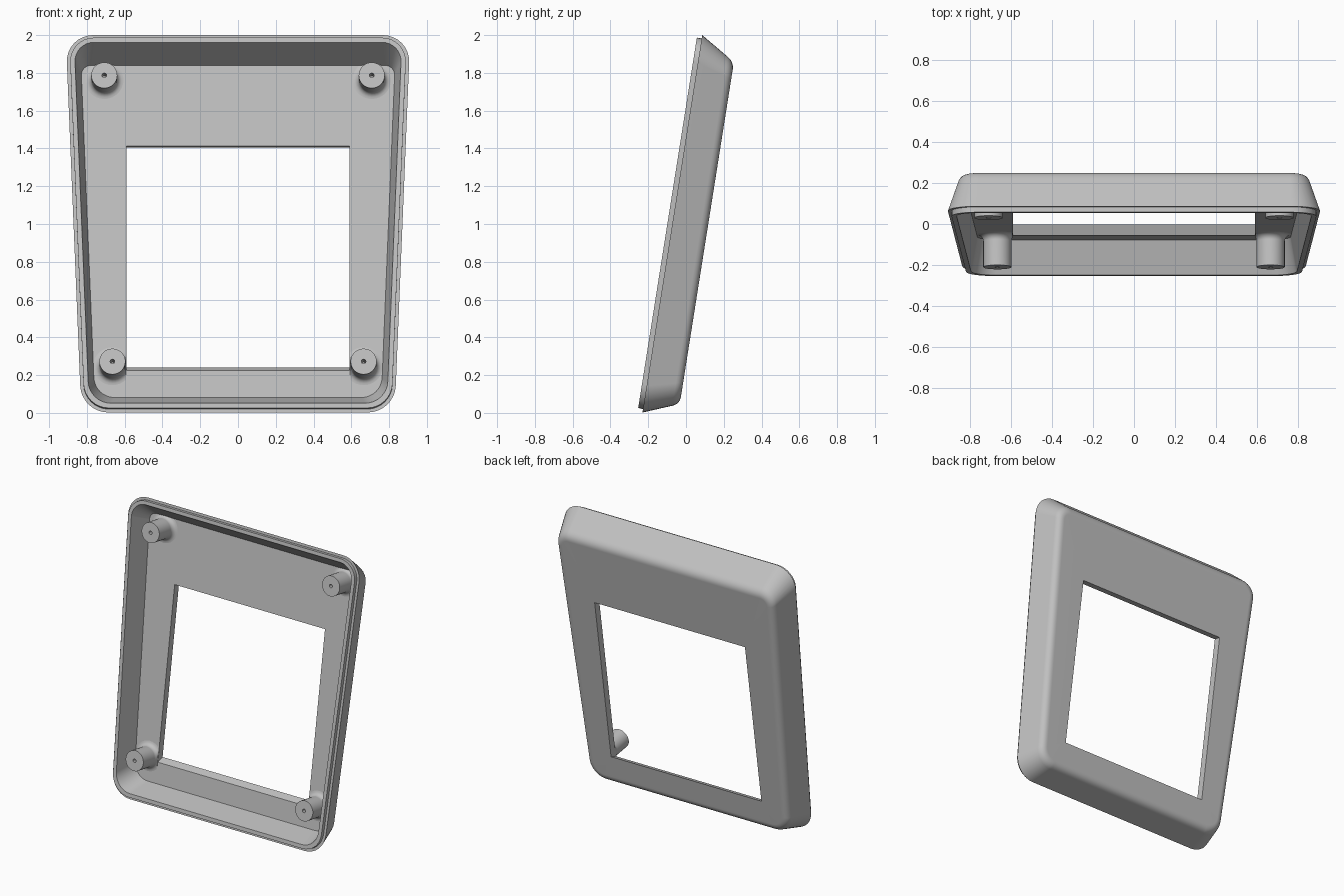
import bpy, bmesh, math
from mathutils import Vector

if "Cube" in bpy.data.objects:
    bpy.data.objects.remove(bpy.data.objects["Cube"], do_unlink=True)

TILT = math.radians(9)
TAPER = 0.0407            # widening of the sides per unit of height
RIM, BACK, FLOOR, LIP = -0.228, -0.04, -0.09, -0.254
ARC = 8

grey = bpy.data.materials.new("plain_grey")
grey.use_nodes = True
colour = (0.53, 0.53, 0.53, 1)
grey.diffuse_color = colour
grey.node_tree.nodes["Principled BSDF"].inputs["Base Color"].default_value = colour


def place(x, v, n):
    """Panel coordinates (across, up the panel, depth) to the tilted world frame."""
    c, s = math.cos(TILT), math.sin(TILT)
    return Vector((x, n * c + v * s, v * c - n * s))


def ring(bm, n, low, high, inset, r_low, r_high):
    """Rounded, upward-widening outline; corners run low right, high right, high left, low left."""
    a = math.atan(TAPER)
    right = []
    for v, r, start, end in ((low + r_low, r_low, -math.pi / 2, -a),
                             (high - r_high, r_high, -a, math.pi / 2)):
        cx = 0.831 + TAPER * v - inset - r / math.cos(a)
        for i in range(ARC + 1):
            t = start + (end - start) * i / ARC
            right.append((cx + r * math.cos(t), v + r * math.sin(t)))
    points = right + [(-x, v) for x, v in reversed(right)]
    return [bm.verts.new(place(x, v, n)) for x, v in points]


def loft(bm, rings):
    for a, b in zip(rings, rings[1:]):
        for i in range(len(a)):
            j = (i + 1) % len(a)
            bm.faces.new((a[i], a[j], b[j], b[i]))


def outer(bm, t, extra=0.0):
    """Outline of the drafted outer wall at depth fraction t."""
    return ring(bm, RIM + (BACK - RIM) * t, -0.034 + 0.075 * t + extra,
                1.989 - 0.115 * t - extra, 0.06 * t + extra,
                0.15 - 0.03 * t - extra, 0.14 - 0.05 * t - extra)


def finish(bm, name):
    bmesh.ops.recalc_face_normals(bm, faces=bm.faces)
    mesh = bpy.data.meshes.new(name)
    bm.to_mesh(mesh)
    bm.free()
    mesh.materials.append(grey)
    obj = bpy.data.objects.new(name, mesh)
    bpy.context.collection.objects.link(obj)
    bpy.ops.object.select_all(action='DESELECT')
    obj.select_set(True)
    bpy.context.view_layer.objects.active = obj
    bpy.ops.object.shade_smooth_by_angle(angle=math.radians(28))
    mod = obj.modifiers.new("flat_face_shading", 'WEIGHTED_NORMAL')
    mod.keep_sharp = True


# Bezel shell: floor edge, inner wall, stepped lip, outer wall, rounded back edge
bm = bmesh.new()
rings = [
    ring(bm, FLOOR, 0.068, 1.848, 0.075, 0.11, 0.05),
    ring(bm, LIP, 0.012, 1.946, 0.043, 0.12, 0.1),
    ring(bm, LIP, -0.014, 1.971, 0.018, 0.135, 0.125),
    ring(bm, RIM, -0.016, 1.971, 0.018, 0.135, 0.125),
    outer(bm, 0),
]
for i in range(7):
    u = i / 6
    # quadratic blend from the wall, past the corner, onto the back plate
    rings.append(outer(bm, 1 - 0.2 * (1 - u) ** 2, 0.04 * u * u))
loft(bm, rings)


def window(n, low, high=1.415, half=0.59):
    return [bm.verts.new(place(x, v, n)) for x, v in
            ((half, low), (half, high), (-half, high), (-half, low))]


def fill_to_window(loop, hole):
    for i in range(len(loop)):
        j = (i + 1) % len(loop)
        a, b = hole[i // (ARC + 1)], hole[j // (ARC + 1)]
        bm.faces.new((loop[i], loop[j], b) if a is b else (loop[i], loop[j], b, a))


# Window opening with a sloping sill
front_hole = window(FLOOR, 0.212)
back_hole = window(BACK, 0.237)
fill_to_window(rings[0], front_hole)
fill_to_window(rings[-1], back_hole)
loft(bm, [front_hole, back_hole])
finish(bm, "bezel_shell")


# Screw posts: pilot hole, straight shaft and flared foot
def screw_post(name, px, pv, sides=32):
    profile = [(0.012, -0.15), (0.012, -0.25), (0.069, -0.25)]
    for i in range(6):
        t = math.pi / 2 * i / 5
        profile.append((0.069 + 0.033 * (1 - math.cos(t)), -0.123 + 0.033 * math.sin(t)))
    profile.append((0.102, FLOOR + 0.01))
    bm = bmesh.new()
    loops = []
    for r, n in profile:
        loop = []
        for k in range(sides):
            t = 2 * math.pi * k / sides
            x = px + r * math.cos(t)
            # keep the foot clear of the window
            x = math.copysign(max(abs(x), 0.592), px)
            loop.append(bm.verts.new(place(x, pv + r * math.sin(t), n)))
        loops.append(loop)
    loft(bm, loops)
    bm.faces.new(loops[0])
    bm.faces.new(loops[-1])
    finish(bm, name)


for side, sign in (("left", 1), ("right", -1)):
    screw_post("upper_post_" + side, sign * 0.708, 1.77)
    screw_post("lower_post_" + side, sign * 0.665, 0.236)
